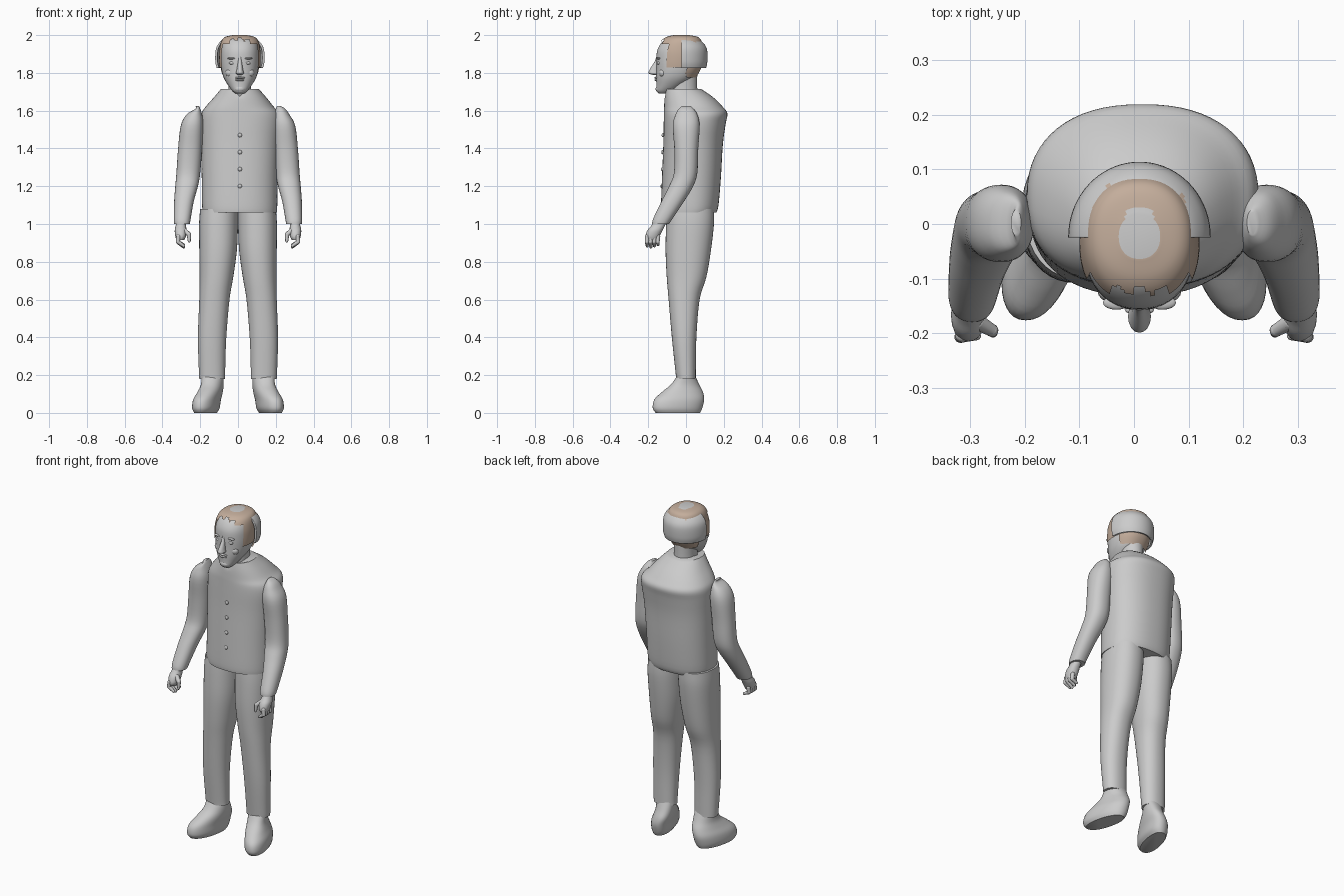
import bpy
import bmesh
import math
from mathutils import Vector

cube = bpy.data.objects.get("Cube")
if cube:
    bpy.data.objects.remove(cube)


def material(name, rgb):
    m = bpy.data.materials.new(name)
    m.use_nodes = True
    m.diffuse_color = (*rgb, 1)
    bsdf = m.node_tree.nodes["Principled BSDF"]
    bsdf.inputs["Base Color"].default_value = (*rgb, 1)
    bsdf.inputs["Roughness"].default_value = 0.8
    return m


GREY = material("plain grey", (0.6, 0.6, 0.6))
TAN = material("tan hair", (0.55, 0.42, 0.33))


def finish(name, bm, mats, angle=50):
    bmesh.ops.recalc_face_normals(bm, faces=bm.faces)
    me = bpy.data.meshes.new(name)
    bm.to_mesh(me)
    bm.free()
    for m in mats:
        me.materials.append(m)
    me.shade_smooth()
    me.set_sharp_from_angle(angle=math.radians(angle))
    ob = bpy.data.objects.new(name, me)
    bpy.context.collection.objects.link(ob)
    return ob


def spline(a, b, c, d, t):
    return 0.5 * (2 * b + (c - a) * t + (2 * a - 5 * b + 4 * c - d) * t * t
                  + (3 * b - a - 3 * c + d) * t ** 3)


def loft(rings, n=40, power=2.2, steps=4, side=1, shear=0):
    """Skin through level rings given as (z, x min, x max, y min, y max)."""
    bm = bmesh.new()
    last = len(rings) - 1
    dense = []
    for i in range(last):
        near = [rings[max(0, min(last, i + k))] for k in (-1, 0, 1, 2)]
        dense += [[spline(*v, s / steps) for v in zip(*near)] for s in range(steps)]
    dense.append(rings[-1])
    loops = []
    for z, x0, x1, y0, y1 in dense:
        loop = []
        for k in range(n):
            a = math.tau * k / n
            c, s = math.cos(a), math.sin(a)
            x = (x0 + x1) / 2 + (x1 - x0) / 2 * math.copysign(abs(c) ** (2 / power), c)
            y = (y0 + y1) / 2 + (y1 - y0) / 2 * math.copysign(abs(s) ** (2 / power), s)
            loop.append(bm.verts.new((side * (x - shear * y), y, z)))
        loops.append(loop)
    for a, b in zip(loops, loops[1:]):
        for k in range(n):
            j = (k + 1) % n
            bm.faces.new((a[k], a[j], b[j], b[k]))
    bm.faces.new(loops[0][::-1])
    bm.faces.new(loops[-1])
    return bm


def ball(name, centre, size, mat=GREY):
    bm = bmesh.new()
    bmesh.ops.create_uvsphere(bm, u_segments=16, v_segments=10, radius=1)
    bmesh.ops.scale(bm, vec=size, verts=bm.verts)
    bmesh.ops.translate(bm, vec=centre, verts=bm.verts)
    return finish(name, bm, [mat])


def tube(name, points, radii, side=1):
    """Rounded finger following a path."""
    bm = bmesh.new()
    for i in range(len(points) - 1):
        a, b = Vector(points[i]), Vector(points[i + 1])
        d = b - a
        rot = d.to_track_quat('Z', 'Y').to_matrix().to_4x4()
        rot.translation = (a + b) / 2
        bmesh.ops.create_cone(bm, segments=10, radius1=radii[i], radius2=radii[i + 1],
                              depth=d.length, matrix=rot)
    for p, r in zip(points, radii):
        ret = bmesh.ops.create_uvsphere(bm, u_segments=10, v_segments=6, radius=r)
        bmesh.ops.translate(bm, vec=p, verts=ret["verts"])
    bmesh.ops.scale(bm, vec=(side, 1, 1), verts=bm.verts)
    return finish(name, bm, [GREY])


MID = 0.01  # centre line of the upper body

# Torso with rounded shoulders and a notch in the collar
torso = loft([(1.06, -.185, .205, -.13, .16), (1.1, -.19, .208, -.132, .172),
              (1.25, -.192, .21, -.127, .185), (1.42, -.195, .218, -.12, .195),
              (1.53, -.197, .228, -.118, .21), (1.585, -.193, .222, -.117, .219),
              (1.62, -.172, .19, -.116, .195), (1.67, -.128, .15, -.113, .145),
              (1.715, -.09, .11, -.108, .08)], n=64, power=2.3)
for v in torso.verts:
    if v.co.z > 1.66 and v.co.y < -.05:
        v.co.z -= max(0, .04 - abs(v.co.x - MID)) * (v.co.z - 1.66) / .055
finish("torso", torso, [GREY], 40)
for i in range(4):
    ball("jacket_button", (MID, -.122 - .002 * (3 - i), 1.2 + i * .09), (.011, .007, .011))

# Legs, feet, arms and hands, built on one side and mirrored
for side, label in ((1, "left"), (-1, "right")):
    leg = loft([(.18, .068, .205, -.052, .052), (.22, .068, .207, -.056, .052),
                (.4, .062, .212, -.075, .055), (.6, .045, .205, -.092, .072),
                (.72, .025, .203, -.102, .108), (.86, .006, .205, -.108, .132),
                (1.0, 0, .206, -.105, .148), (1.08, 0, .2, -.1, .148)], side=side)
    finish(label + "_leg", leg, [GREY])
    foot = loft([(0, .11, .215, -.16, .075), (.025, .095, .225, -.176, .086),
                 (.07, .09, .222, -.168, .096), (.11, .082, .205, -.128, .09),
                 (.15, .078, .192, -.08, .07), (.2, .078, .192, -.045, .048)],
                side=side, shear=.22)
    finish(label + "_foot", foot, [GREY])
    inset = -.005 if side > 0 else .02
    arm = loft([(1.0, .255, .338, -.18, -.09), (1.03, .25, .34, -.173, -.07),
                (1.12, .234, .338, -.13, -.01), (1.2, .212, .332, -.09, .038),
                (1.27, .2, .326, -.064, .06), (1.4, .19, .317, -.062, .065),
                (1.52, .183, .303, -.07, .072), (1.58, .19, .272, -.055, .06),
                (1.61, .2, .245 - inset, -.038, .04), (1.625, .207, .225, -.02, .025)],
               side=side)
    finish(label + "_arm", arm, [GREY])
    palm = loft([(.915, .285, .325, -.21, -.15), (.935, .275, .332, -.215, -.14),
                 (.965, .272, .335, -.205, -.125), (.99, .275, .33, -.185, -.112),
                 (1.02, .275, .325, -.165, -.1)], n=20, side=side)
    finish(label + "_palm", palm, [GREY])
    for k in range(4):
        y = -.205 + k * .019
        tip = .872 + .006 * abs(k - 1)
        tube(label + "_finger", [(.315, y, .935), (.318, y - .002, .905), (.288, y, tip + .006)],
             [.012, .011, .008], side)
    tube(label + "_thumb", [(.285, -.18, .965), (.26, -.195, .945), (.258, -.2, .91)],
         [.015, .012, .008], side)

# Neck and head
neck = loft([(1.6, -.07, .09, -.08, .07), (1.7, -.05, .07, -.085, .06),
             (1.82, -.055, .075, -.085, .06)], power=2)
finish("neck", neck, [GREY])
head_rings = [(1.692, -.015, .035, -.145, -.085), (1.705, -.03, .05, -.157, -.06),
              (1.735, -.053, .073, -.157, -.01), (1.775, -.076, .096, -.158, .045),
              (1.82, -.088, .108, -.157, .07), (1.87, -.092, .112, -.157, .082),
              (1.92, -.09, .11, -.152, .085), (1.96, -.08, .1, -.13, .075),
              (1.983, -.06, .08, -.1, .055), (1.993, -.02, .04, -.06, .01)]
finish("head", loft(head_rings, n=48), [GREY])

# Face
nose = loft([(1.79, MID - .012, MID + .012, -.178, -.14),
             (1.798, MID - .021, MID + .021, -.198, -.14),
             (1.815, MID - .017, MID + .017, -.194, -.14),
             (1.86, MID - .01, MID + .01, -.166, -.14),
             (1.885, MID - .008, MID + .008, -.158, -.14)], n=16, power=2)
finish("nose", nose, [GREY])
ball("upper_lip", (MID, -.157, 1.774), (.027, .01, .006))
ball("lower_lip", (MID, -.156, 1.762), (.023, .01, .006))
ball("chin", (MID, -.145, 1.715), (.028, .016, .017))
for s in (-1, 1):
    ball("eye", (MID + s * .04, -.142, 1.852), (.017, .012, .009))
    ball("brow", (MID + s * .042, -.144, 1.877), (.025, .013, .006))
    ball("cheek", (MID + s * .05, -.122, 1.8), (.027, .022, .024))

# Thin hair shell over the scalp: receding front, sideburns and nape
hair_rings = []
for z, x0, x1, y0, y1 in head_rings[3:]:
    hair_rings.append((z + .007 * (z > 1.95), x0 - .008, x1 + .008, y0 - .004, y1 + .008))
hair = loft(hair_rings, n=72, steps=6)
bald = []
for f in hair.faces:
    c = f.calc_center_median()
    dx = abs(c.x - MID)
    strand = .008 * math.sin(c.x * 150)
    front = -.122 + strand if c.z > 1.95 else -.1 + strand
    if c.y < front or c.z < 1.83 and c.y < 0:
        bald.append(f)
    elif dx < .026 and -.025 < c.y < .03 and c.z > 1.97:
        f.material_index = 1
bmesh.ops.delete(hair, geom=bald, context='FACES')
finish("hair", hair, [TAN, GREY])

# Half-dome cap around the back of the head, cut flat in front
cap = loft([(1.825, -.112, .132, -.15, .106), (1.86, -.12, .14, -.16, .113),
            (1.92, -.118, .138, -.158, .112), (1.955, -.103, .123, -.14, .095),
            (1.98, -.075, .095, -.11, .065), (1.993, -.03, .05, -.06, .025)],
           n=72, power=2, steps=6)
cap.faces.ensure_lookup_table()
bmesh.ops.delete(cap, geom=[cap.faces[-2]], context='FACES')
bmesh.ops.bisect_plane(cap, geom=cap.verts[:] + cap.edges[:] + cap.faces[:],
                       plane_co=(0, -.025, 0), plane_no=(0, -1, 0), clear_outer=True)
# Uneven tan strands running back over the crown
for f in cap.faces:
    c = f.calc_center_median()
    fringe = .045 + .028 * math.sin(c.x * 170) * math.cos(c.x * 60)
    if c.z > 1.955 and c.y < fringe and abs(c.x - MID) < .085:
        f.material_index = 1
    if abs(c.x - MID) < .026 and c.y < .03:
        f.material_index = 0
shell = finish("back_cap", cap, [GREY, TAN])
thick = shell.modifiers.new("thickness", 'SOLIDIFY')
thick.thickness = .012
